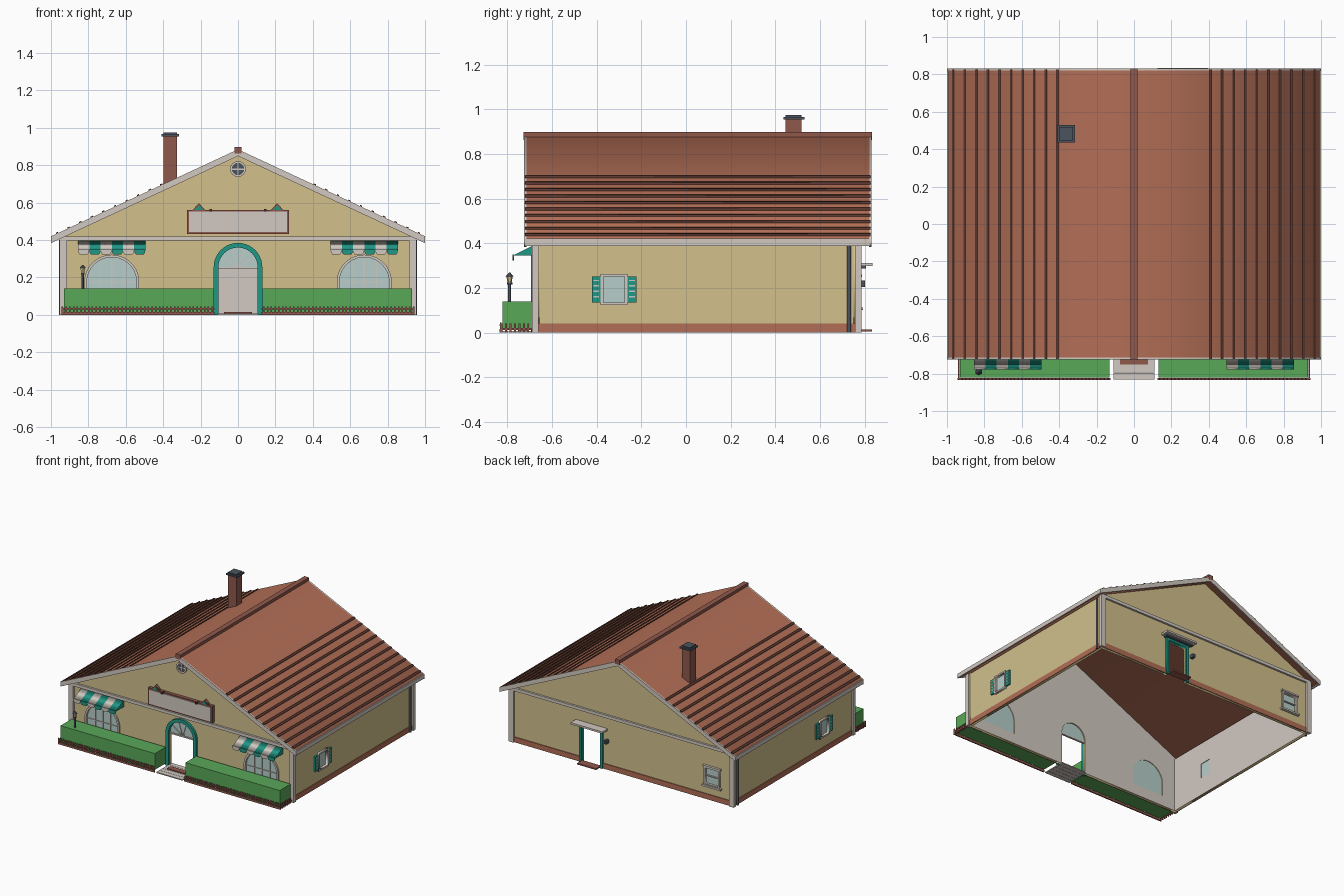
import bpy, bmesh
from math import sin, cos, pi
from mathutils import Matrix

if "Cube" in bpy.data.objects:
    bpy.data.objects.remove(bpy.data.objects["Cube"], do_unlink=True)


def material(name, red, green, blue):
    colour = [((c / 255 + .055) / 1.055) ** 2.4 for c in (red, green, blue)] + [1]
    mat = bpy.data.materials.new(name)
    mat.use_nodes = True
    mat.diffuse_color = colour
    mat.node_tree.nodes["Principled BSDF"].inputs["Base Color"].default_value = colour
    return mat


tan = material("tan_plaster", 210, 192, 140)
trim = material("warm_white_trim", 210, 201, 193)
clay = material("clay_roof", 178, 110, 86)
maroon = material("maroon_brick", 144, 88, 76)
dark = material("dark_brown", 90, 56, 48)
green = material("hedge_green", 90, 168, 88)
teal = material("teal_paint", 32, 152, 134)
glass = material("pale_glass", 182, 206, 202)
slate = material("slate_metal", 76, 84, 96)


def finish(name, mat, bm):
    bmesh.ops.recalc_face_normals(bm, faces=bm.faces)
    mesh = bpy.data.meshes.new(name)
    bm.to_mesh(mesh)
    bm.free()
    mesh.materials.append(mat)
    obj = bpy.data.objects.new(name, mesh)
    bpy.context.collection.objects.link(obj)
    return obj


def boxes(name, mat, extents):
    """One object made of boxes, each given as x, y and z ranges."""
    bm = bmesh.new()
    for ranges in extents:
        middle = [(a + b) / 2 for a, b in ranges]
        size = [abs(b - a) for a, b in ranges]
        place = Matrix.Translation(middle) @ Matrix.Diagonal(size + [1])
        bmesh.ops.create_cube(bm, size=1, matrix=place)
    return finish(name, mat, bm)


def box(name, mat, xs, ys, zs):
    return boxes(name, mat, [(xs, ys, zs)])


def plate(name, mat, loops, start, end, axis="y"):
    """Outline with holes, extruded along x or y."""
    curve = bpy.data.curves.new(name, "CURVE")
    curve.dimensions, curve.fill_mode = "2D", "BOTH"
    curve.extrude = abs(end - start) / 2
    for loop in loops:
        spline = curve.splines.new("POLY")
        spline.points.add(len(loop) - 1)
        for point, (u, v) in zip(spline.points, loop):
            point.co = (u, v, 0, 1)
        spline.use_cyclic_u = True
    helper = bpy.data.objects.new(name + "_outline", curve)
    bpy.context.collection.objects.link(helper)
    bpy.context.view_layer.update()
    flat = bpy.data.meshes.new_from_object(
        helper.evaluated_get(bpy.context.evaluated_depsgraph_get()))
    bpy.data.objects.remove(helper, do_unlink=True)
    bm = bmesh.new()
    bm.from_mesh(flat)
    bpy.data.meshes.remove(flat)
    middle = (start + end) / 2
    for vert in bm.verts:
        u, v, w = vert.co
        vert.co = (u, middle - w, v) if axis == "y" else (middle + w, u, v)
    bmesh.ops.remove_doubles(bm, verts=bm.verts, dist=.0001)
    return finish(name, mat, bm)


def tube(name, mat, x, y, zs, low, high=None, sides=12):
    bm = bmesh.new()
    bmesh.ops.create_cone(bm, cap_ends=True, segments=sides, radius1=low,
                          radius2=low if high is None else high, depth=zs[1] - zs[0],
                          matrix=Matrix.Translation((x, y, sum(zs) / 2)))
    return finish(name, mat, bm)


def rect(left, right, low, high):
    return [(right, low), (right, high), (left, high), (left, low)]


def arch(centre, radius, base, spring, steps=20):
    arc = [(centre + radius * cos(pi * i / steps), spring + radius * sin(pi * i / steps))
           for i in range(steps + 1)]
    return [(centre + radius, base)] + arc + [(centre - radius, base)]


def circle(height, radius, steps=24):
    return [(radius * cos(2 * pi * i / steps), height + radius * sin(2 * pi * i / steps))
            for i in range(steps)]


def lined(obj, axis, sign):
    """Give the faces that look indoors the white lining."""
    obj.data.materials.append(trim)
    for face in obj.data.polygons:
        face.material_index = int(face.normal[axis] * sign > .5)


def gable(door):
    return [(.94, 0), (.94, .418), (0, .855), (-.94, .418), (-.94, 0)] + door[::-1]


def roof_height(x):
    return .885 - .465 * abs(x)


def chevron(width, depth):
    return [(-width, roof_height(width)), (0, roof_height(0)), (width, roof_height(width)),
            (width, roof_height(width) - depth), (0, roof_height(0) - depth),
            (-width, roof_height(width) - depth)]


sides = (("left", 1), ("right", -1))
front, back = -.675, .77

# Walls with real openings
door_hole = arch(0, .105, 0, .255)
shop_holes = [arch(s * .675, .135, .08, .175) for _, s in sides]
back_door, back_window = rect(.18, .34, 0, .27), rect(-.82, -.71, .12, .24)
side_window = rect(-.37, -.275, .135, .25)
lined(plate("front_wall", tan, [gable(door_hole)] + shop_holes, front, front + .02), 1, 1)
lined(plate("back_wall", tan, [gable(back_door), back_window], back - .02, back), 1, -1)

for side, s in sides:
    wall = plate(side + "_wall", tan, [rect(front + .02, back - .02, 0, .415), side_window],
                 s * .92, s * .94, "x")
    lined(wall, 0, -s)
    box(side + "_base_band", clay, (s * .94, s * .945), (-.66, .76), (0, .04))
    box(side + "_front_base", clay, (s * .13, s * .92), (front - .006, front), (0, .04))
    box(side + "_front_post", trim, (s * .915, s * .955), (-.69, -.66), (0, .41))
    box(side + "_back_post", trim, (s * .915, s * .955), (.757, .785), (0, .41))
    tube(side + "_drainpipe", slate, s * .95, .73, (0, .4), .008)
    box(side + "_fascia", trim, (s * .99, s), (-.72, .825), (.388, .42))

    # Side window with louvred shutters
    plate(side + "_window_frame", trim, [rect(-.382, -.263, .123, .262), side_window],
          s * .935, s * .955, "x")
    plate(side + "_window_glass", glass, [side_window], s * .925, s * .935, "x")
    for end, y in (("front", -.402), ("back", -.242)):
        box(f"{side}_{end}_shutter", teal, (s * .94, s * .952), (y - .02, y + .02), (.135, .25))
        boxes(f"{side}_{end}_slats", trim, [
            ((s * .95, s * .954), (y - .013, y + .013), (z, z + .006))
            for z in (.158, .182, .206, .23)])

    # Arched shop window
    x = s * .675
    plate(side + "_shop_frame", trim, [arch(x, .147, .068, .175), arch(x, .133, .08, .175)],
          front - .012, front + .005)
    plate(side + "_shop_glass", glass, [arch(x, .135, .08, .175)], front + .005, front + .015)
    bars = [((x + d - .003, x + d + .003), (front, front + .006), (.08, .29))
            for d in (-.065, 0, .065)]
    boxes(side + "_shop_bars", trim, bars + [((x - .13, x + .13), (front, front + .006), (.172, .178))])

    # Striped awning with scalloped valance
    for i in range(6):
        paint, start = (trim, teal)[i % 2], x - .18 + .06 * i
        plate(f"{side}_awning_stripe_{i}", paint,
              [[(front, .395), (-.775, .345), (front, .345)]], start, start + .06, "x")
        scallops = [(u, .642 - z) for u, z in arch(start + .03, .03, .292, .297, 8)]
        scallops = [(u, max(z, .322)) for u, z in scallops]
        plate(f"{side}_awning_valance_{i}", paint, [scallops], -.777, -.771)

    # Hedge and low picket fence
    box(side + "_hedge", green, (s * .13, s * .93), (-.822, -.69), (.015, .14))
    pickets = [((s * (.135 + .02 * i), s * (.143 + .02 * i)), (-.832, -.826), (0, .046))
               for i in range(41)]
    rails = [((s * .125, s * .943), (-.834, -.824), zs) for zs in ((0, .016), (.03, .036))]
    ends = [((s * .934, s * .942), (-.83 + .02 * i, -.822 + .02 * i), (0, .04)) for i in range(7)]
    rails.append(((s * .934, s * .942), (-.83, -.69), (.012, .02)))
    boxes(side + "_picket_fence", maroon, pickets + rails + ends)

    # Sign ornaments
    plate(side + "_sign_peak", maroon, [[(s * .175, .56), (s * .243, .56), (s * .209, .597)]],
          -.7, -.68)
    plate(side + "_sign_peak_face", teal, [[(s * .187, .562), (s * .231, .562), (s * .209, .587)]],
          -.704, -.7)
    box(side + "_sign_lamp", dark, (s * .138, s * .152), (-.72, -.69), (.552, .566))

    # Raised tile courses on the lower roof
    for i in range(10):
        x = .41 + .062 * i
        course = [(s * u, roof_height(u) + lift) for u, lift in
                  ((x - .006, -.004), (x + .006, -.004), (x + .006, .007), (x - .006, .007))]
        plate(f"{side}_tile_course_{i}", dark, [course], -.722, .827)

# Roof, bargeboards, gable bands, ridge and chimney
plate("roof", clay, [chevron(.992, .028)], -.715, .822)
for name, start, wall in (("front", -.725, front - .015), ("back", .82, back)):
    plate(name + "_bargeboard", trim, [chevron(1, .036)], start, start + .011)
    box(name + "_gable_band", trim, (-.95, .95), (wall, wall + .015), (.397, .42))
box("ridge_cap", maroon, (-.02, .02), (-.727, .832), (.862, .898))
box("chimney", maroon, (-.397, -.327), (.446, .518), (.66, .957))
box("chimney_cap", slate, (-.408, -.315), (.437, .53), (.955, .966))
box("chimney_lid", slate, (-.397, -.327), (.446, .518), (.966, .975))

# Arched front door with fanlight
plate("door_surround", teal, [arch(0, .13, 0, .255) + door_hole[::-1]], front - .018, front + .01)
plate("fanlight", glass, [arch(0, .105, .25, .255)], front + .005, front + .012)
box("transom", trim, (-.105, .105), (front - .002, front + .014), (.245, .255))
for i in range(1, 5):
    a = pi * i / 5
    dx, dz = .0025 * sin(a), .0025 * cos(a)
    tip = (.104 * cos(a), .25 + .104 * sin(a))
    plate(f"fanlight_bar_{i}", trim, [[(dx, .25 - dz), (tip[0] + dx, tip[1] - dz),
                                       (tip[0] - dx, tip[1] + dz), (-dx, .25 + dz)]],
          front, front + .005)
boxes("entrance_paving", trim, [((-.11, .11), (y, y + .035), (0, .008))
                                for y in (-.832, -.795, -.758, -.721, -.684)])
box("door_mat", maroon, (-.075, .075), (-.752, -.71), (.008, .015))

# Sign board and round gable window
box("sign_board", maroon, (-.272, .272), (-.7, front), (.433, .562))
box("sign_panel", trim, (-.262, .262), (-.705, -.7), (.443, .552))
plate("gable_window_ring", trim, [circle(.78, .042), circle(.78, .03)], front - .015, front)
plate("gable_window_pane", slate, [circle(.78, .032)], front - .006, front)
boxes("gable_window_cross", trim, [((-w, w), (front - .012, front - .005), (.78 - h, .78 + h))
                                   for w, h in ((.03, .004), (.004, .03))])

# Back door, canopy, wall lamp and small window
plate("back_door_frame", teal, [rect(.16, .36, 0, .288) + back_door[::-1]], back - .01, back + .015)
box("back_canopy", trim, (.125, .395), (back, .835), (.298, .312))
box("back_canopy_bracket", slate, (.145, .375), (back, .805), (.286, .298))
box("back_step", maroon, (.18, .34), (back, .832), (.004, .014))
box("back_lamp", slate, (.115, .135), (back, .802), (.205, .232))
plate("back_window_frame", trim, [rect(-.832, -.698, .11, .25), back_window], back - .005, back + .012)
plate("back_window_glass", glass, [back_window], back - .014, back - .006)
boxes("back_window_trim", trim, [((-.845, -.685), (back, back + .022), (.1, .113)),
                                 ((-.84, -.69), (back, back + .018), (.248, .26)),
                                 ((-.82, -.71), (back - .006, back + .004), (.177, .184))])
for name, xs in (("east", (.36, .92)), ("west", (-.92, .16))):
    box(name + "_back_base", clay, xs, (back, back + .006), (0, .04))

# Lamp post in the hedge
tube("lamp_post", slate, -.83, -.79, (.1, .222), .006)
tube("lamp_lantern", tan, -.83, -.79, (.222, .25), .009, .014, 6)
tube("lamp_cap", slate, -.83, -.79, (.25, .268), .02, .003, 6)
tube("lamp_collar", slate, -.83, -.79, (.216, .224), .012, sides=6)
